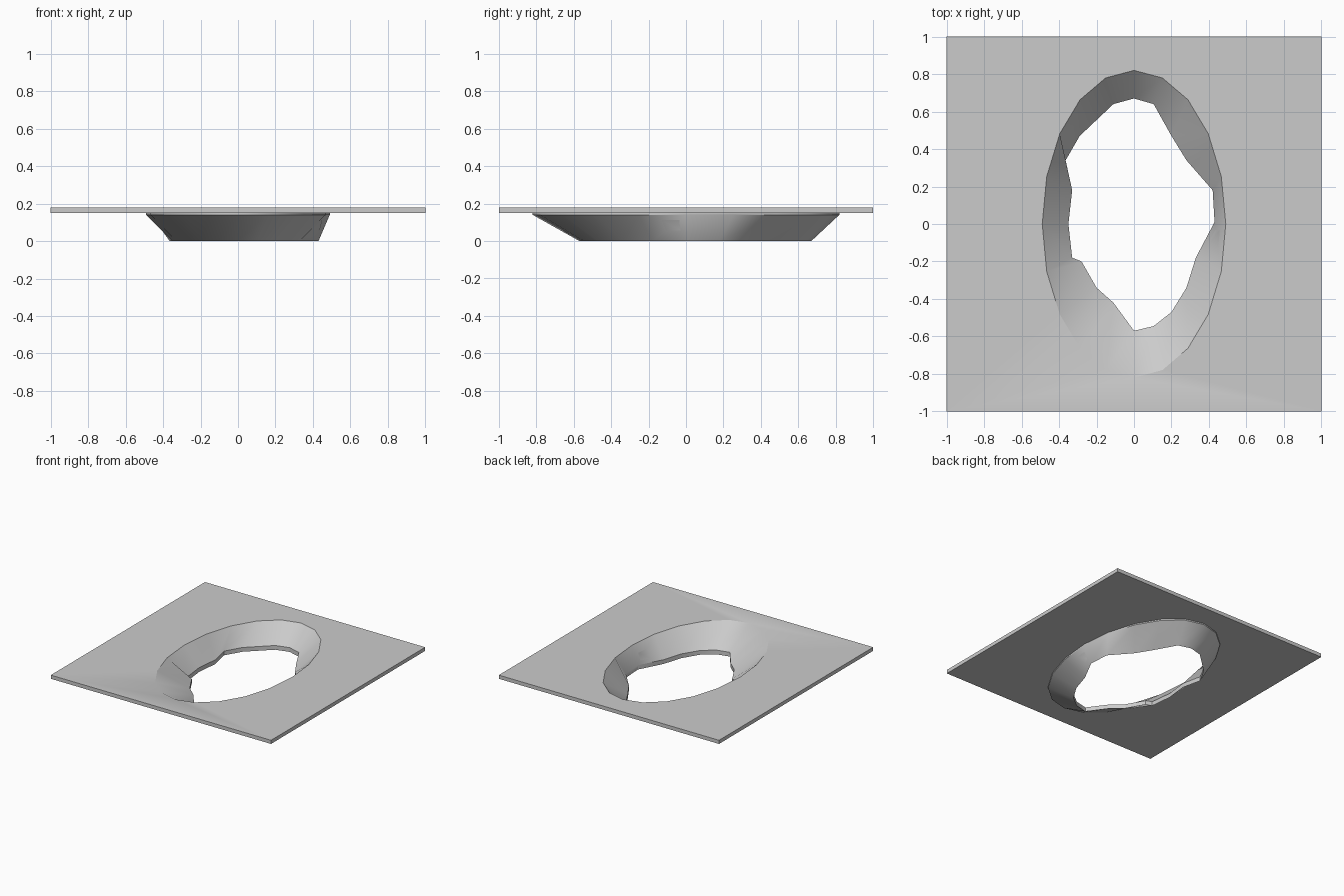
import bpy, bmesh, math

if "Cube" in bpy.data.objects:
    bpy.data.objects.remove(bpy.data.objects["Cube"])

N = 20
TOP, UNDER = 0.18, 0.15          # plate faces
bm = bmesh.new()

# irregular lower opening, anticlockwise from +x
opening = [(.43, .01), (.42, .18), (.28, .34), (.20, .47), (.105, .64),
           (0, .67), (-.11, .64), (-.29, .47), (-.365, .34), (-.33, .18),
           (-.35, 0), (-.33, -.18), (-.28, -.20), (-.20, -.34), (-.11, -.42),
           (0, -.57), (.105, -.545), (.20, -.47), (.28, -.34), (.33, -.18)]
ellipse = [(.49 * math.cos(2 * math.pi * i / N), .82 * math.sin(2 * math.pi * i / N))
           for i in range(N)]
square = [(1, -1), (1, 1), (-1, 1), (-1, -1)]


def ring(points, z):
    return [bm.verts.new((x, y, z)) for x, y in points]


def bridge(a, b):
    n = len(a)
    for i in range(n):
        j = (i + 1) % n
        bm.faces.new((a[i], a[j], b[j], b[i]))


def ring_edges(r):
    out = []
    for i in range(len(r)):
        pair = (r[i], r[(i + 1) % len(r)])
        out.append(bm.edges.get(pair) or bm.edges.new(pair))
    return out


# sloping funnel: inside slope, vertical lip, outside slope, small step under plate
rings = [ring(ellipse, TOP), ring(opening, .035), ring(opening, 0),
         ring(ellipse, .14), ring(ellipse, UNDER)]
for a, b in zip(rings, rings[1:]):
    bridge(a, b)

# square plate: sides, then top and underside around the oval hole
upper, lower = ring(square, TOP), ring(square, UNDER)
bridge(upper, lower)
for outer, inner in ((upper, rings[0]), (lower, rings[-1])):
    bmesh.ops.triangle_fill(bm, use_beauty=True, use_dissolve=False,
                            edges=ring_edges(outer) + ring_edges(inner))

bmesh.ops.recalc_face_normals(bm, faces=bm.faces)
mesh = bpy.data.meshes.new("plate_with_funnel")
bm.to_mesh(mesh)
bm.free()
obj = bpy.data.objects.new("plate_with_funnel", mesh)
bpy.context.collection.objects.link(obj)
bpy.context.view_layer.objects.active = obj
obj.select_set(True)
bpy.ops.object.shade_smooth_by_angle(angle=math.radians(30))
